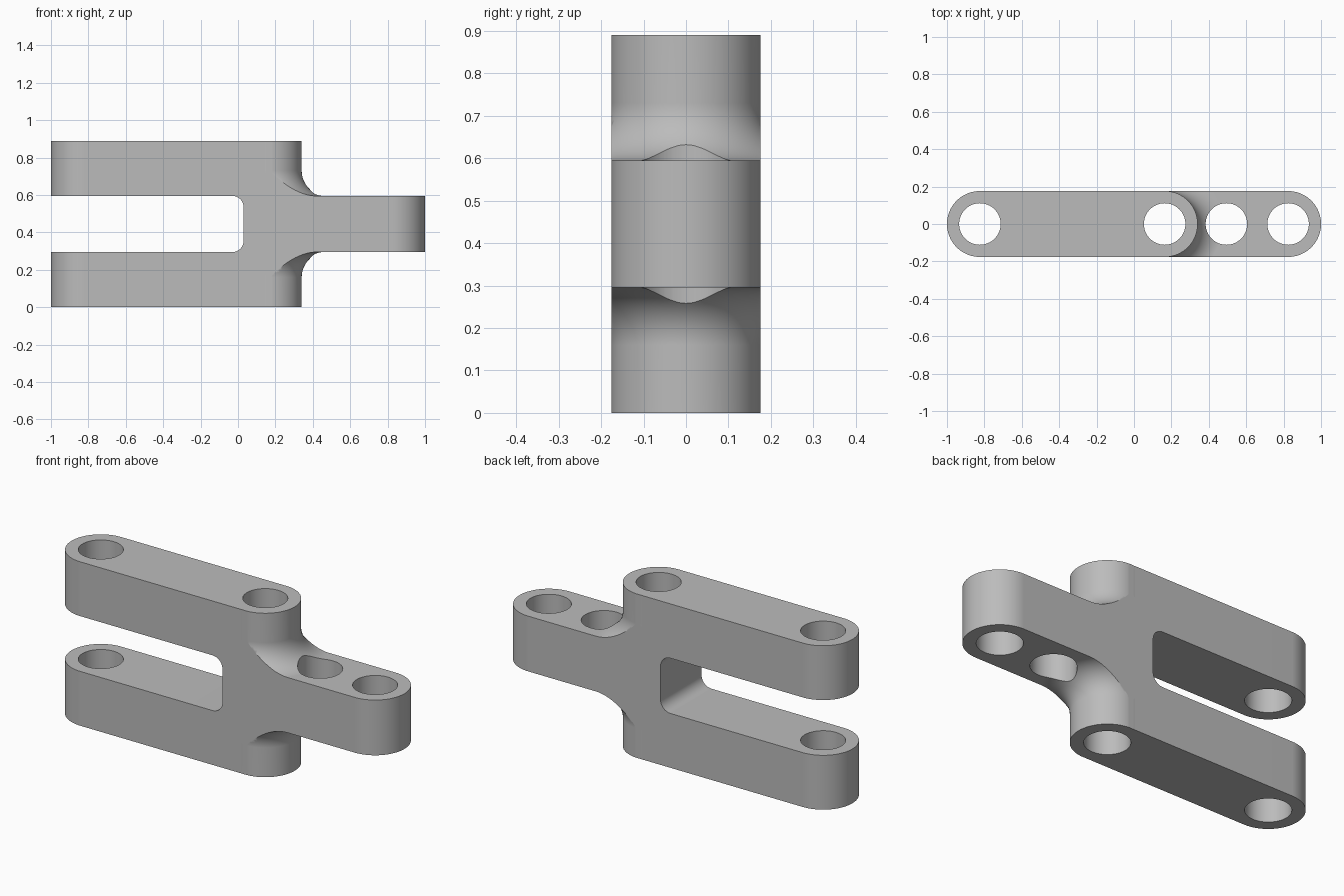
import bpy
import bmesh
from math import sin, cos, pi
from mathutils import Matrix

if "Cube" in bpy.data.objects:
    bpy.data.objects.remove(bpy.data.objects["Cube"], do_unlink=True)

HALF = 0.176           # half width, also the end radius
TALL = 0.89            # full height
LOW, HIGH = 0.295, 0.595   # tongue and slot limits
END = 1 - HALF         # end hole centres
NECK = 0.164           # centre of the inner rounded end
FILLET = 0.135
HOLE = 0.111
SEG = 96

metal = bpy.data.materials.new("satin grey")
metal.use_nodes = True
grey = (0.5, 0.5, 0.5, 1)
metal.diffuse_color = grey
metal.node_tree.nodes["Principled BSDF"].inputs["Base Color"].default_value = grey


def make(name, bm):
    bmesh.ops.recalc_face_normals(bm, faces=bm.faces)
    mesh = bpy.data.meshes.new(name)
    bm.to_mesh(mesh)
    bm.free()
    mesh.materials.append(metal)
    obj = bpy.data.objects.new(name, mesh)
    bpy.context.collection.objects.link(obj)
    return obj


def prism(name, outline, offset):
    """Extrude a closed outline of 3D points along an offset."""
    bm = bmesh.new()
    face = bm.faces.new([bm.verts.new(p) for p in outline])
    new = bmesh.ops.extrude_face_region(bm, geom=[face])["geom"]
    verts = [v for v in new if isinstance(v, bmesh.types.BMVert)]
    bmesh.ops.translate(bm, verts=verts, vec=offset)
    return make(name, bm)


def box(name, x0, x1, z0, z1):
    pts = [(x0, -0.5, z0), (x1, -0.5, z0), (x1, -0.5, z1), (x0, -0.5, z1)]
    return prism(name, pts, (0, 1, 0))


def arc(cx, cy, r, start, sweep, n):
    return [(cx + r * cos(start + sweep * i / n), cy + r * sin(start + sweep * i / n))
            for i in range(n + 1)]


def lathe(name, profile):
    """Closed solid turned around the neck axis."""
    bm = bmesh.new()
    rings = []
    for r, z in profile:
        rings.append([bm.verts.new((NECK + x, y, z))
                      for x, y in arc(0, 0, r, 0, 2 * pi, SEG)[:-1]])
    for a, b in zip(rings, rings[1:]):
        for i in range(SEG):
            j = (i + 1) % SEG
            bm.faces.new((a[i], a[j], b[j], b[i]))
    bm.faces.new(rings[0])
    bm.faces.new(rings[-1])
    return make(name, bm)


def cut(target, cutter):
    mod = target.modifiers.new("cut", "BOOLEAN")
    mod.operation = "DIFFERENCE"
    mod.solver = "EXACT"
    mod.object = cutter
    bpy.context.view_layer.objects.active = target
    bpy.ops.object.modifier_apply(modifier=mod.name)
    bpy.data.objects.remove(cutter, do_unlink=True)


# Body: long bar with round ends
plan = arc(END, 0, HALF, -pi / 2, pi, 48) + arc(-END, 0, HALF, pi / 2, pi, 48)
link = prism("clevis_link", [(x, y, 0) for x, y in plan], (0, 0, TALL))

# Steps above and below the tongue, leaving a flared round neck
for side in (1, -1):
    level = HIGH if side > 0 else LOW
    step = box("step_cutter", NECK - 0.02, 1.3, level, level + side * 0.6)
    radius = HALF + 0.0005
    flare = arc(radius + FILLET, level + side * FILLET, FILLET, -side * pi / 2, -side * pi / 2, 16)
    profile = [(radius + FILLET, level - side * 0.1)] + flare + [(radius, level + side * 0.8)]
    cut(step, lathe("neck_form", profile))
    cut(link, step)

# Fork slot with rounded inner corners
R = 0.06
inner = 0.03
slot = [(-1.3, LOW)] + arc(inner - R, LOW + R, R, -pi / 2, pi / 2, 10)
slot += arc(inner - R, HIGH - R, R, 0, pi / 2, 10) + [(-1.3, HIGH)]
cut(link, prism("slot_cutter", [(x, -0.5, z) for x, z in slot], (0, 1, 0)))

# Pin holes through the full height
for x in (-END, NECK, (NECK + END) / 2, END):
    bm = bmesh.new()
    bmesh.ops.create_cone(bm, cap_ends=True, segments=64, radius1=HOLE, radius2=HOLE,
                          depth=3, matrix=Matrix.Translation((x, 0, 0)))
    cut(link, make("hole_cutter", bm))

# Smooth curved faces, keep edges crisp and flats flat
bpy.ops.object.select_all(action="DESELECT")
link.select_set(True)
bpy.context.view_layer.objects.active = link
bpy.ops.object.shade_smooth_by_angle(angle=0.5)
weighted = link.modifiers.new("flat_shading", "WEIGHTED_NORMAL")
weighted.keep_sharp = True
